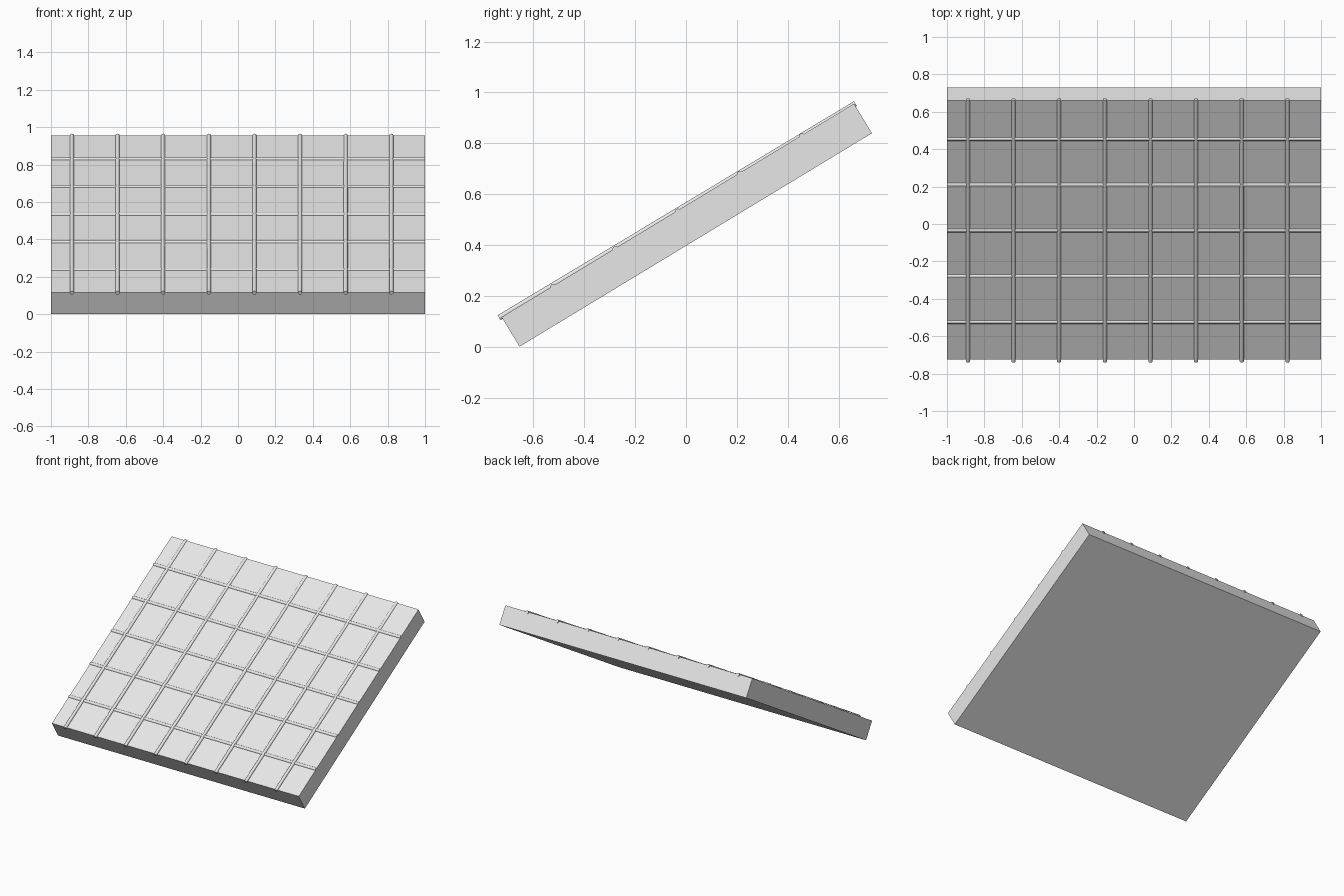
import bpy
import math
from mathutils import Matrix, Vector

cube = bpy.data.objects.get("Cube")
if cube:
    bpy.data.objects.remove(cube, do_unlink=True)

grey = bpy.data.materials.new("light_grey")
grey.use_nodes = True
colour = (0.8, 0.8, 0.8, 1)
grey.diffuse_color = colour
grey.node_tree.nodes["Principled BSDF"].inputs["Base Color"].default_value = colour

HALF_LENGTH, HALF_THICK = 0.81, 0.068
ROD_RADIUS = 0.011
# Sloping frame: local x across, local y up the slope, local z out of the panel
tilt = Matrix.Translation((0, 0.003, 0.478)) @ Matrix.Rotation(math.radians(31.2), 4, "X")


def rod(name, start, end):
    """Round bar between two points of the sloping frame."""
    a, b = tilt @ Vector(start), tilt @ Vector(end)
    bpy.ops.mesh.primitive_cylinder_add(vertices=16, radius=ROD_RADIUS, depth=(b - a).length)
    obj = bpy.context.object
    obj.name = name
    obj.matrix_world = Matrix.Translation((a + b) / 2) @ (b - a).to_track_quat("Z", "Y").to_matrix().to_4x4()
    obj.data.materials.append(grey)
    bpy.ops.object.shade_smooth_by_angle(angle=math.radians(35))


# Inclined slab
bpy.ops.mesh.primitive_cube_add(size=2)
slab = bpy.context.object
slab.name = "slab"
slab.data.transform(Matrix.Diagonal((1, HALF_LENGTH, HALF_THICK, 1)))
slab.matrix_world = tilt
slab.data.materials.append(grey)

# Long bars up the slope, sinking slightly towards the top
for i in range(8):
    x = -0.888 + 0.244 * i
    rod(f"slope_bar_{i + 1}", (x, -0.82, HALF_THICK + 0.003), (x, 0.815, HALF_THICK - 0.003))

# Cross bars, half embedded in the slab
for i in range(5):
    y = -0.575 + 0.286 * i
    rod(f"cross_bar_{i + 1}", (-1, y, HALF_THICK - 0.003), (1, y, HALF_THICK - 0.003))
